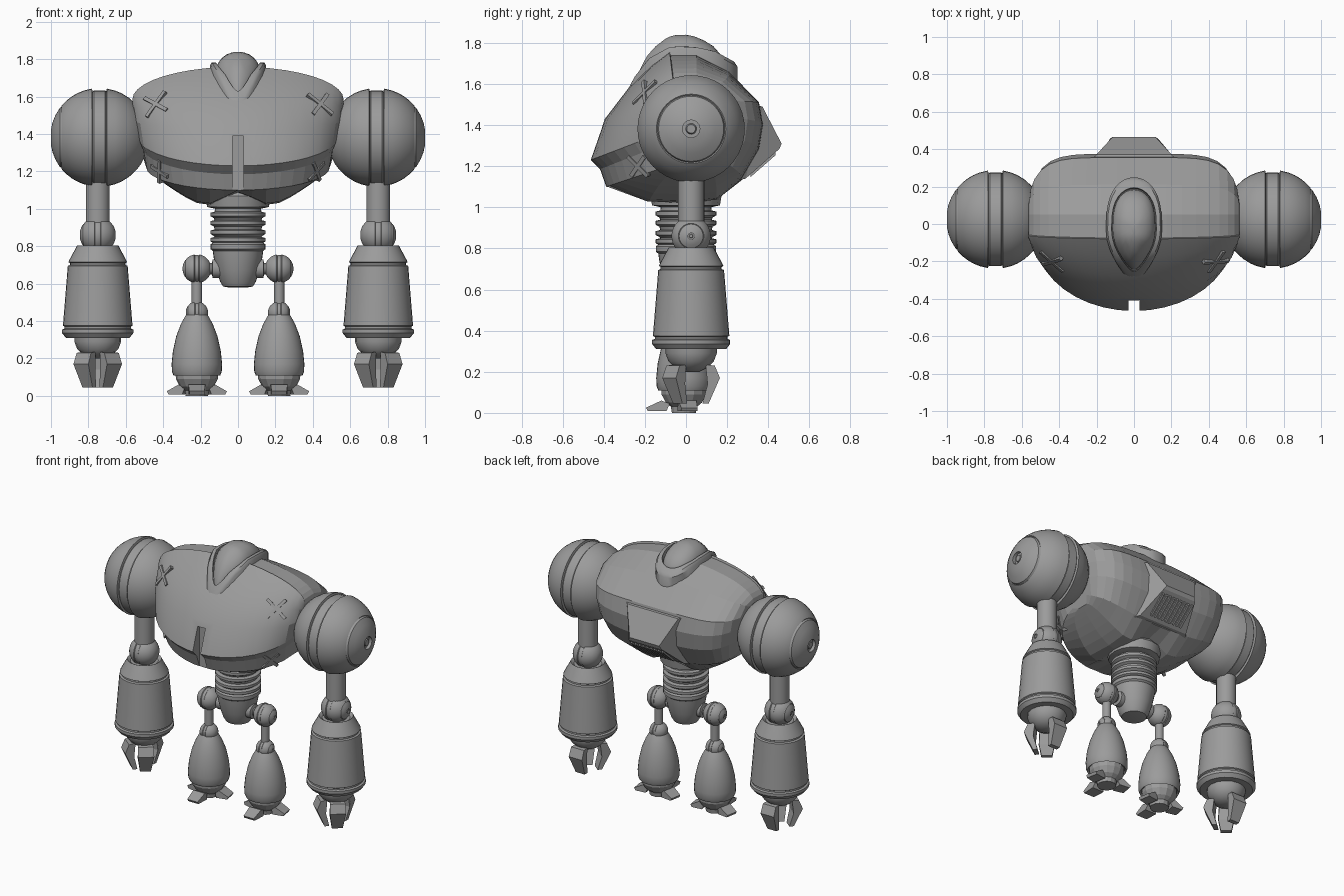
import bpy, bmesh, math
from mathutils import Vector
from mathutils.bvhtree import BVHTree

cube = bpy.data.objects.get("Cube")
if cube:
    bpy.data.objects.remove(cube)

grey = bpy.data.materials.new("plain grey")
grey.use_nodes = True
GREY = (0.33, 0.33, 0.33, 1)
grey.diffuse_color = GREY
grey.node_tree.nodes["Principled BSDF"].inputs["Base Color"].default_value = GREY


def finish(name, bm, angle=30):
    bmesh.ops.recalc_face_normals(bm, faces=bm.faces)
    mesh = bpy.data.meshes.new(name)
    bm.to_mesh(mesh)
    bm.free()
    mesh.materials.append(grey)
    ob = bpy.data.objects.new(name, mesh)
    bpy.context.collection.objects.link(ob)
    if angle:
        bpy.ops.object.select_all(action='DESELECT')
        ob.select_set(True)
        bpy.context.view_layer.objects.active = ob
        bpy.ops.object.shade_smooth_by_angle(angle=math.radians(angle))
    return ob


def loft(name, rings, angle=30):
    """Skin closed rings of points and cap both ends."""
    bm = bmesh.new()
    rows = [[bm.verts.new(p) for p in ring] for ring in rings]
    n = len(rows[0])
    for a, b in zip(rows, rows[1:]):
        for i in range(n):
            j = (i + 1) % n
            bm.faces.new((a[i], a[j], b[j], b[i]))
    bm.faces.new(rows[0])
    bm.faces.new(rows[-1])
    return finish(name, bm, angle)


def lathe(name, profile, loc, axis='z', side=1, segs=32, angle=30):
    """Turn (radius, height) points round the z axis, or the outward x axis."""
    rings = []
    for r, h in profile:
        ring = []
        for i in range(segs):
            a = math.tau * i / segs
            c, s = max(r, 0.001) * math.cos(a), max(r, 0.001) * math.sin(a)
            p = (h * side, c, s) if axis == 'x' else (c, s, h)
            ring.append(Vector(loc) + Vector(p))
        rings.append(ring)
    return loft(name, rings, angle)


def split_ball(name, r, loc, side, gap):
    """Ball with a sunken band round it and a ringed hub on the outer pole."""
    R = lambda h: math.sqrt(max(r * r - h * h, 0))
    pts = [(R(h * r), h * r) for h in (-0.98, -0.93, -0.85, -0.75, -0.6, -0.45, -0.32)]
    pts += [(R(gap), -gap), (r * 0.93, -gap + 0.004), (r * 0.95, -gap + 0.01),
            (r * 0.95, gap - 0.01), (r * 0.93, gap - 0.004), (R(gap), gap)]
    pts += [(R(h * r), h * r) for h in (0.32, 0.45, 0.55, 0.66, 0.75)]
    pts += [(r * 0.64, r * 0.765), (r * 0.62, r * 0.75), (r * 0.6, r * 0.8),
            (r * 0.45, r * 0.89), (r * 0.3, r * 0.95), (r * 0.16, r * 0.98),
            (r * 0.16, r * 0.9), (r * 0.1, r * 0.9), (r * 0.08, r * 0.95)]
    return lathe(name, pts, loc, 'x', side, 40)


def prong(name, loc, degrees, outline, widths):
    """Finger or toe: a (reach, height) outline with a half width at each point."""
    a = math.radians(degrees)
    out, across = Vector((math.cos(a), math.sin(a), 0)), Vector((-math.sin(a), math.cos(a), 0))
    rings = [[Vector(loc) + out * r + across * w * k + Vector((0, 0, z))
              for (r, z), w in zip(outline, widths)] for k in (-1, 1)]
    return loft(name, rings, 0)


def box(name, lo, hi):
    (x0, y0, z0), (x1, y1, z1) = lo, hi
    return loft(name, [[(x0, y0, z), (x1, y0, z), (x1, y1, z), (x0, y1, z)] for z in (z0, z1)], 0)


# Torso: each row is y, z at the middle, y, z at the shoulder, and half width
section = [(-.08, 1.76, -.06, 1.585, .565), (-.17, 1.69, -.07, 1.57, .565), (-.28, 1.58, -.07, 1.54, .56),
           (-.395, 1.43, -.08, 1.47, .55), (-.465, 1.23, -.07, 1.38, .53), (-.42, 1.185, -.05, 1.33, .51),
           (-.39, 1.10, -.03, 1.22, .49), (-.20, .96, .02, 1.2, .48), (0, .95, .08, 1.2, .48),
           (.15, .97, .1, 1.2, .48), (.27, 1.13, .12, 1.25, .5), (.355, 1.28, .12, 1.36, .53),
           (.375, 1.40, .12, 1.45, .55), (.355, 1.51, .12, 1.52, .56), (.21, 1.66, .1, 1.57, .565),
           (.05, 1.745, .05, 1.58, .565), (-.075, 1.745, -.055, 1.575, .565)]
rings = []
for i in range(21):
    u = math.sin(math.pi / 2 * (i - 10) / 10)
    ring = []
    for y0, z0, y1, z1, wide in section:
        t = math.sqrt(max(1 - abs(u) ** 2, 0))
        ty = math.sqrt(max(1 - abs(u) ** 6, 0)) if y0 > 0.1 else t
        z = z1 + (z0 - z1) * t
        if z0 < 1:  # two belly lobes either side of the waist
            z = z1 + (z0 - z1) * (1 - abs(u) ** 1.5) + .13 * math.exp(-(u * wide / .12) ** 2)
        ring.append((u * wide, y1 + (y0 - y1) * ty, z))
    rings.append(ring)
torso = loft("torso", rings, 0)
for f in torso.data.polygons:
    f.use_smooth = f.normal.y < -0.2 and f.center.z > 1.22 and f.normal.z > -0.1
for e in torso.data.edges:
    a, b = (v % len(section) for v in e.vertices)
    if a == b and a in (0, 4):
        e.use_edge_sharp = True
tree = BVHTree.FromPolygons([v.co for v in torso.data.vertices],
                            [tuple(p.vertices) for p in torso.data.polygons])

# Slot in the chest
cutter = box("slot_cutter", (-.03, -.6, 1.0), (.03, -.385, 1.39))
cutter.hide_render = True
cutter.hide_viewport = True
slot = torso.modifiers.new("slot", 'BOOLEAN')
slot.object = cutter
slot.operation = 'DIFFERENCE'
slot.solver = 'EXACT'

# Crossed bars on the chest and below it
for label, x, z, size in (("chest", .44, 1.56, .085), ("belly", .42, 1.2, .07)):
    for side in (1, -1):
        hit, normal, _, _ = tree.ray_cast(Vector((x * side, -2, z)), Vector((0, 1, 0)))
        if normal.y > 0:
            normal = -normal
        right = normal.cross(Vector((0, 0, 1))).normalized()
        up = right.cross(normal)
        for k, turn in enumerate((35, 125)):
            a = math.radians(turn + 10 * side)
            d, w = right * math.cos(a) + up * math.sin(a), up * math.cos(a) - right * math.sin(a)
            loft(f"{label}_cross_bar_{k}",
                 [[hit + d * size * p + w * 0.01 * q + normal * n
                   for p, q in ((-1, -1), (1, -1), (1, 1), (-1, 1))] for n in (-.03, .006)], 0)

# Rear vent housing with slats on its underside
loft("vent_housing", [[(-.24, .33, 1.5), (.24, .33, 1.5), (.22, .25, 1.13), (-.22, .25, 1.13)],
                      [(-.2, .372, 1.49), (.2, .372, 1.49), (.19, .29, 1.14), (-.19, .29, 1.14)],
                      [(-.115, .465, 1.31), (.115, .465, 1.31), (.13, .455, 1.285), (-.13, .455, 1.285)]], 0)
for i in range(9):
    x = -.12 + .03 * i
    loft("vent_slat", [[(x + dx, y, z + dz) for dx, dz in ((-.008, .02), (.008, .02), (.008, -.012), (-.008, -.012))]
                       for y, z in ((.315, 1.16), (.435, 1.265))], 0)


# Head: teardrop collar rising to a dome
def head_height(y):
    pts = ((-.32, 1.51), (-.25, 1.64), (-.18, 1.73), (-.08, 1.785), (.02, 1.79), (.14, 1.765), (.26, 1.7))
    for (y0, z0), (y1, z1) in zip(pts, pts[1:]):
        if y <= y1:
            return z0 + (z1 - z0) * (y - y0) / (y1 - y0)
    return pts[-1][1]


def teardrop(scale, rise, n=32):
    ring = []
    for i in range(n):
        a = math.tau * i / n
        c, s = math.cos(a), math.sin(a)
        y = -.03 + .28 * scale * (c ** 0.7 if c > 0 else c)
        x = .15 * scale * s * (1 if c > 0 else (1 - .45 * c * c))
        ring.append((x, y, head_height(y) + rise))
    return ring


loft("head_collar", [teardrop(*p) for p in ((1.0, -.14), (1.0, -.02), (.94, -.005), (.8, -.005), (.78, -.05))], 35)
loft("head_dome", [teardrop(*p) for p in ((.78, -.08), (.76, -.03), (.7, -.005), (.58, .018),
                                          (.42, .036), (.25, .046), (.1, .051))], 60)

# Waist with ribs, then the pelvis
lathe("waist_socket", [(.14, 1.15), (.15, 1.1), (.175, 1.07), (.165, 1.01), (.12, 1.0)], (0, 0, 0), segs=16)
ribs = [(.12, 1.03)]
for z in (.965, .92, .87, .83):
    ribs += [(.125, z + .02), (.148, z + .014), (.148, z - .004), (.13, z - .014)]
lathe("waist", ribs + [(.125, .8)], (0, 0, 0))
lathe("pelvis", [(.12, .83), (.147, .81), (.147, .785), (.135, .775), (.13, .74), (.115, .67),
                 (.095, .61), (.08, .585), (.05, .58)], (0, 0, 0))

for side in (1, -1):
    tag = "left_" if side > 0 else "right_"
    # Arm
    at = (.75 * side, .025, 0)
    split_ball(tag + "shoulder", .264, (.741 * side, .025, 1.382), side, .04)
    lathe(tag + "upper_arm", [(.064, .85), (.064, 1.2)], at, segs=24)
    split_ball(tag + "elbow", .097, (.75 * side, .025, .86), side, .018)
    lathe(tag + "forearm", [(.09, .79), (.11, .805), (.115, .795), (.15, .73), (.157, .715), (.148, .71),
                            (.148, .70), (.16, .695), (.186, .375), (.177, .37), (.177, .36),
                            (.19, .355), (.19, .335), (.17, .31), (.12, .31)], at)
    lathe(tag + "wrist", [(.125, .34), (.125, .29), (.11, .25), (.08, .22), (.04, .2)], at, segs=16)
    for k, turn in enumerate((90, 230, 310)):
        prong(tag + f"finger_{k}", at, turn,
              [(.07, .235), (.115, .23), (.14, .17), (.085, .045), (.055, .045), (.08, .14)],
              [.045, .05, .052, .035, .035, .05])
    # Leg
    foot = (.22 * side, -.01, 0)
    lathe(tag + "hip_axle", [(.05, .09), (.05, .135), (.03, .14), (.03, .22)], (0, -.01, .68), 'x', side, 16)
    split_ball(tag + "hip", .077, (.22 * side, -.01, .68), side, .014)
    lathe(tag + "thigh", [(.028, .42), (.028, .66)], foot, segs=16)
    split_ball(tag + "knee", .06, (.22 * side, -.01, .445), side, .012)
    lathe(tag + "shin", [(.045, .45), (.06, .43), (.085, .385), (.11, .32), (.128, .24), (.135, .17),
                         (.133, .13), (.125, .11), (.115, .12)], foot)
    lathe(tag + "foot_ball", [(.1, .2), (.115, .14), (.112, .09), (.09, .05), (.065, .03), (.06, 0)],
          foot, segs=14, angle=15)
    for k, (turn, reach) in enumerate(((-90, 1), (10, .84), (170, .84))):
        prong(tag + f"toe_{k}", foot, turn,
              [(r * reach, z) for r, z in ((.07, .045), (.11, .06), (.185, .025), (.175, .008), (.085, .008))],
              [.035, .045, .04, .04, .045])
